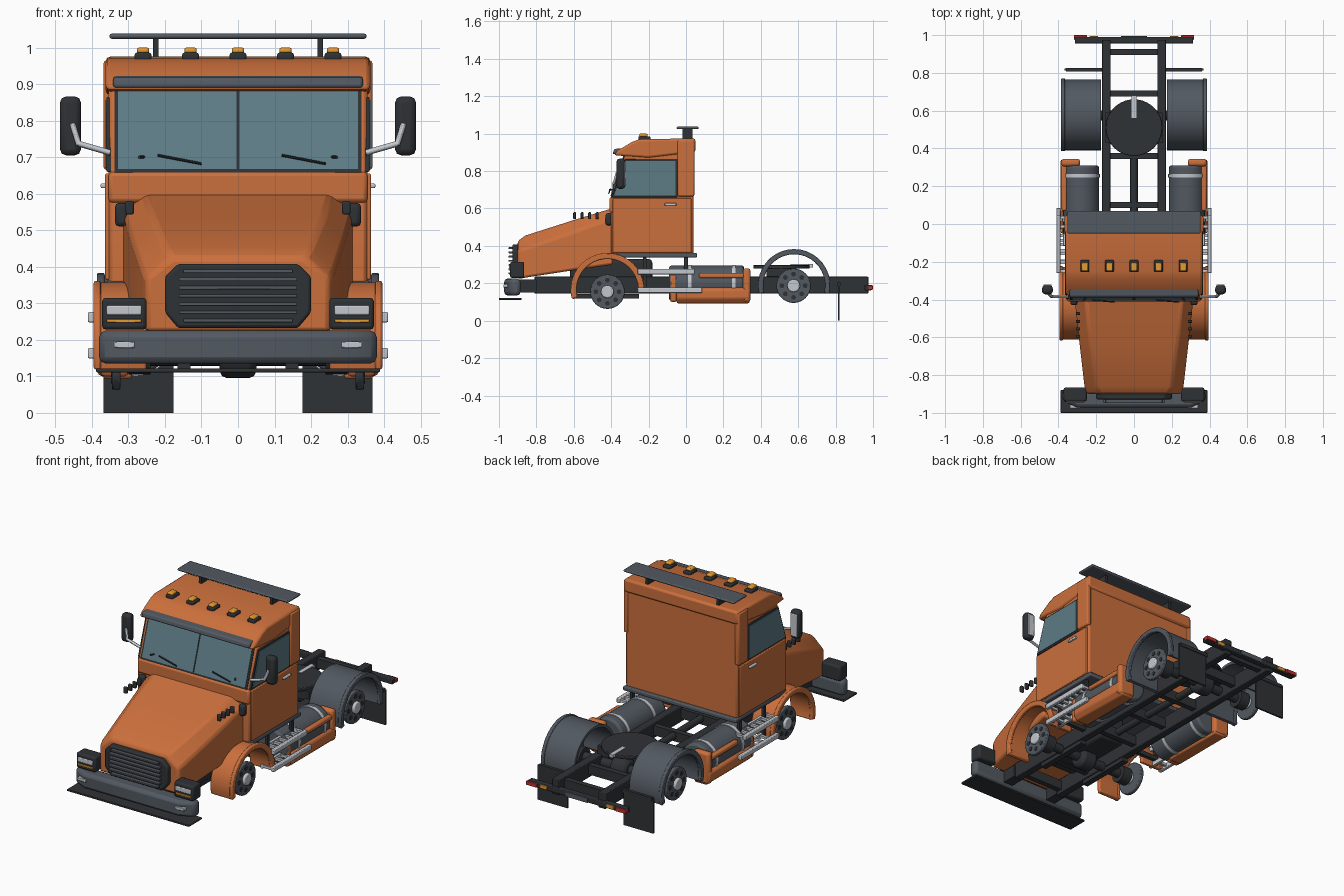
import bpy, bmesh, math
from mathutils import Vector

if "Cube" in bpy.data.objects:
    bpy.data.objects.remove(bpy.data.objects["Cube"])


def material(name, r, g, b):
    m = bpy.data.materials.new(name)
    m.diffuse_color = (r, g, b, 1)
    m.use_nodes = True
    m.node_tree.nodes["Principled BSDF"].inputs["Base Color"].default_value = m.diffuse_color
    return m


ORANGE = material("orange_paint", 0.60, 0.16, 0.045)
DARK = material("black_trim", 0.028, 0.032, 0.036)
GREY = material("slate_grey", 0.085, 0.10, 0.12)
GLASS = material("tinted_glass", 0.11, 0.20, 0.24)
LIGHT = material("bright_metal", 0.55, 0.58, 0.62)
AMBER = material("amber_lens", 0.80, 0.33, 0.03)
RED = material("red_lens", 0.55, 0.03, 0.03)


def finish(name, bm, mat, bevel=0, mirror=False, segments=2):
    bmesh.ops.recalc_face_normals(bm, faces=bm.faces)
    me = bpy.data.meshes.new(name)
    bm.to_mesh(me)
    bm.free()
    me.materials.append(mat)
    ob = bpy.data.objects.new(name, me)
    bpy.context.collection.objects.link(ob)
    if bevel:
        b = ob.modifiers.new("bevel", 'BEVEL')
        b.width, b.segments, b.limit_method = bevel, segments, 'ANGLE'
        b.angle_limit = math.radians(35)
    if mirror:
        ob.modifiers.new("mirror", 'MIRROR')
    return ob


def loft(name, rings, mat, bevel=0, mirror=False):
    bm = bmesh.new()
    vs = [[bm.verts.new(p) for p in ring] for ring in rings]
    n = len(vs[0])
    for a, b in zip(vs, vs[1:]):
        for i in range(n):
            bm.faces.new((a[i], a[(i + 1) % n], b[(i + 1) % n], b[i]))
    bm.faces.new(vs[0])
    bm.faces.new(vs[-1])
    return finish(name, bm, mat, bevel, mirror)


def prism(name, pts, axis, a, b, mat, bevel=0, mirror=False):
    place = {'x': lambda p, t: (t, p[0], p[1]), 'y': lambda p, t: (p[0], t, p[1]),
             'z': lambda p, t: (p[0], p[1], t)}[axis]
    return loft(name, [[place(p, t) for p in pts] for t in (a, b)], mat, bevel, mirror)


def box(name, x, y, z, mat, bevel=0, mirror=False):
    pts = [(x[0], y[0]), (x[1], y[0]), (x[1], y[1]), (x[0], y[1])]
    return prism(name, pts, 'z', z[0], z[1], mat, bevel, mirror)


def rod(name, p, q, r, mat, mirror=False, sides=24, bevel=0):
    p, q = Vector(p), Vector(q)
    rot = (q - p).to_track_quat('Z', 'Y')
    circle = [rot @ Vector((r * math.cos(t), r * math.sin(t), 0))
              for t in (2 * math.pi * i / sides for i in range(sides))]
    return loft(name, [[c + e for c in circle] for e in (p, q)], mat, bevel, mirror)


def arch(name, cy, cz, r0, r1, x0, x1, a0, a1, mat, bevel=0):
    n = 20
    rings = []
    for i in range(n + 1):
        t = math.radians(a0 + (a1 - a0) * i / n)
        c, s = math.cos(t), math.sin(t)
        rings.append([(x, cy + r * c, cz + r * s)
                      for x, r in ((x0, r0), (x1, r0), (x1, r1), (x0, r1))])
    return loft(name, rings, mat, bevel, True)


# Cab shell, roof cap and rear posts
prism("cab_body", [(-.40, .35), (-.40, .655), (-.325, .89), (-.30, .94), (.04, .96), (.04, .35)],
      'x', -.355, .355, ORANGE, .012)
prism("roof_cap", [(-.385, .885), (-.365, .91), (-.29, .955), (-.25, .97), (.05, .975), (.05, .90), (-.2, .87)],
      'x', -.362, .362, ORANGE, .012)
box("rear_corner_post", (.34, .368), (-.045, .045), (.665, .965), ORANGE, .008, True)
box("cowl", (-.355, .355), (-.41, -.37), (.575, .66), ORANGE, .012)
box("cab_sill", (-.36, .36), (-.40, .06), (.338, .362), GREY, .006)
box("door_panel", (.35, .364), (-.393, .03), (.365, .655), ORANGE, .004, True)
box("door_handle", (.36, .376), (-.115, -.05), (.615, .628), LIGHT, .004, True)

# Glass and trim
def slope_strip(z, off):
    y = -.40 + (z - .655) * .32
    return (y - off, z)

prism("windshield_frame", [slope_strip(.658, .004), slope_strip(.895, .004), slope_strip(.895, -.02),
      slope_strip(.658, -.02)], 'x', -.338, .338, DARK)
prism("windshield", [slope_strip(.668, .008), slope_strip(.89, .008), slope_strip(.89, -.01),
      slope_strip(.668, -.01)], 'x', .004, .328, GLASS, 0, True)
prism("side_window_frame", [(-.397, .66), (-.045, .66), (-.045, .865), (-.327, .865)],
      'x', .345, .360, DARK, .003, True)
prism("side_window", [(-.383, .67), (-.055, .67), (-.055, .855), (-.322, .855)],
      'x', .345, .364, GLASS, 0, True)
prism("sun_visor", [(-.392, .89), (-.385, .918), (-.31, .925), (-.33, .89)], 'x', -.342, .342, GREY, .008)
for x in (-.16, .18):
    rod("wiper", (x - .06, -.404, .705), (x + .06, -.413, .682), .0035, DARK, sides=8)
rod("wiper_pivot", (.25, -.38, .70), (.27, -.41, .70), .004, DARK, True, 8)

# Roof wing and marker lamps
box("roof_wing", (-.352, .352), (-.05, .068), (1.024, 1.038), GREY, .006)
box("wing_post", (.217, .233), (-.02, .035), (.965, 1.03), DARK, 0, True)
for i in range(-2, 3):
    x = i * .13
    box("marker_base", (x - .023, x + .023), (-.255, -.19), (.962, .986), DARK, .006)
    box("marker_lens", (x - .017, x + .017), (-.25, -.205), (.984, 1.0), AMBER, .006)

# Hood and its side louvres
def hood_ring(y, w, low, edge, top_w, top):
    half = [(w, low), (w, edge), (top_w, top)]
    return [(x, y, z) for x, z in half] + [(-x, y, z) for x, z in reversed(half)]

loft("hood", [hood_ring(-.39, .315, .30, .55, .255, .602), hood_ring(-.60, .292, .27, .475, .235, .538),
     hood_ring(-.86, .262, .23, .385, .20, .455), hood_ring(-.90, .25, .222, .37, .18, .425)], ORANGE, .012)
for i in range(4):
    y = -.595 + i * .04
    box("hood_louvre", (.285, .308), (y - .008, y + .008), (.543, .58), DARK, .005, True)
box("hood_corner_seal", (.30, .337), (-.43, -.395), (.51, .575), DARK, .012, True)

# Grille
octagon = [(.164, .408), (.2, .372), (.2, .275), (.164, .232), (-.164, .232), (-.2, .275), (-.2, .372), (-.164, .408)]
prism("grille_surround", octagon, 'y', -.928, -.88, DARK, .008)
for i in range(7):
    z = .252 + i * .0225
    w = .15 if i in (0, 6) else .162
    box("grille_slat", (-w, w), (-.948, -.92), (z - .004, z + .006), GREY, .002)

# Headlamps and bumper
box("headlamp_housing", (.25, .372), (-.94, -.865), (.228, .315), DARK, .01, True)
box("headlamp_lens", (.264, .36), (-.947, -.93), (.268, .294), LIGHT, .004, True)
box("turn_signal", (.264, .36), (-.946, -.93), (.247, .257), AMBER, .002, True)
prism("bumper", [(.38, -.885), (.38, -.935), (.30, -.972), (-.30, -.972), (-.38, -.935), (-.38, -.885)],
      'z', .135, .225, GREY, .018)
box("fog_lamp", (.283, .34), (-.977, -.94), (.178, .195), LIGHT, .003, True)
box("bumper_lip", (-.388, .388), (-1.0, -.88), (.111, .122), DARK, .003)
box("bumper_bracket", (.12, .18), (-.90, -.80), (.15, .22), DARK, 0, True)

# Wing mirrors
box("mirror_head", (.43, .487), (-.372, -.325), (.705, .866), DARK, .016, True)
box("mirror_glass", (.437, .48), (-.33, -.32), (.72, .85), LIGHT, .004, True)
rod("mirror_arm_lower", (.35, -.385, .712), (.437, -.385, .737), .008, LIGHT, True, 12)
rod("mirror_arm_upper", (.435, -.385, .733), (.453, -.368, .79), .008, LIGHT, True, 12)

# Fenders
arch("front_fender", -.42, .165, .168, .192, .25, .388, -5, 195, ORANGE, .006)
arch("front_fender_lip", -.42, .165, .165, .197, .375, .395, -3, 194, ORANGE, .006)
arch("rear_fender", .578, .19, .172, .188, .175, .38, -14, 194, GREY)
arch("rear_fender_lip", .578, .19, .165, .193, .365, .386, -14, 194, GREY, .004)

# Bare wheel rims with hubs and nuts, axles
for label, y, z in (("front", -.42, .155), ("rear", .575, .187)):
    rod(label + "_rim", (.322, y, z), (.345, y, z), .092, GREY, True, 32, .005)
    rod(label + "_hub", (.31, y, z), (.36, y, z), .034, LIGHT, True, 24, .006)
    for k in range(8):
        t = k * math.pi / 4
        p, q = y + .062 * math.cos(t), z + .062 * math.sin(t)
        rod(label + "_rim_hole", (.34, p, q), (.348, p, q), .013, DARK, True, 10)
    rod(label + "_axle", (-.325, y, z), (.325, y, z), .026, DARK)
    rod(label + "_axle_housing", (-.05, y, z), (.05, y, z), .06, DARK, bevel=.02)
    rod(label + "_brake_drum", (.24, y, z), (.30, y, z), .05, DARK, True)
    box(label + "_leaf_spring", (.13, .165), (y - .17, y + .17), (z - .035, z - .012), DARK, 0, True)

# Chassis frame
box("frame_rail", (.125, .17), (-.81, .975), (.145, .235), DARK, .004, True)
for y in (-.78, -.55, -.15, .10, .36, .69, .91):
    box("cross_member", (-.13, .13), (y - .016, y + .016), (.165, .22), DARK)
rod("drive_shaft", (0, -.20, .20), (0, .56, .19), .02, DARK, sides=16)
box("gearbox", (-.085, .085), (-.62, -.18), (.17, .33), DARK, .02)
box("rear_crossbar", (-.312, .312), (.955, .99), (.162, .192), DARK, .004)
box("tail_lamp", (.25, .318), (.975, 1.0), (.166, .188), RED, .003, True)
box("rear_indicator", (.19, .235), (.975, .995), (.166, .188), AMBER, .003, True)
box("rear_plate", (-.07, .07), (.98, .995), (.163, .19), GREY)
box("mud_flap", (.177, .368), (.812, .822), (0, .20), DARK, 0, True)
box("flap_bracket", (.16, .36), (.808, .826), (.185, .205), DARK, 0, True)

# Fifth wheel coupling
rod("coupling_plate", (0, .51, .278), (0, .51, .298), .15, DARK, sides=40, bevel=.004)
box("coupling_slot", (-.012, .012), (.56, .68), (.285, .302), LIGHT)
box("coupling_mount", (.08, .15), (.43, .59), (.225, .28), DARK, 0, True)

# Fuel tanks with straps and painted skirts
rod("fuel_tank", (.28, -.09, .20), (.28, .31, .20), .095, GREY, True, 32, .012)
for y in (.02, .255):
    rod("tank_strap", (.28, y - .01, .20), (.28, y + .01, .20), .099, LIGHT, True, 32)
prism("tank_skirt", [(.29, .093), (.365, .093), (.388, .12), (.388, .165), (.372, .178), (.29, .178)],
      'y', -.05, .34, ORANGE, .008, True)
box("tank_skirt_end", (.285, .385), (.305, .345), (.10, .28), ORANGE, .014, True)
box("tank_skirt_upper", (.355, .385), (.07, .31), (.228, .255), ORANGE, .008, True)
box("tank_skirt_front", (.30, .375), (-.085, -.05), (.10, .24), ORANGE, .01, True)

# Cab steps: two rails joined by rungs
for z, back in ((.262, .045), (.163, .085)):
    box("step_outer_rail", (.39, .411), (-.26, back), (z - .014, z + .014), LIGHT, .004, True)
    box("step_inner_rail", (.325, .34), (-.26, back), (z - .012, z + .012), LIGHT, 0, True)
    for k in range(7):
        y = -.25 + k * (back + .24) / 6
        box("step_rung", (.33, .395), (y - .008, y + .008), (z - .006, z + .008), LIGHT, 0, True)
for y in (-.22, .0):
    box("step_hanger", (.332, .348), (y - .01, y + .01), (.155, .345), DARK, 0, True)
    box("step_bracket", (.16, .34), (y - .012, y + .012), (.18, .205), DARK, 0, True)

# Smooth shading with sharp edges kept
for ob in bpy.context.collection.objects:
    ob.select_set(True)
    bpy.context.view_layer.objects.active = ob
bpy.ops.object.shade_smooth_by_angle(angle=math.radians(30))
